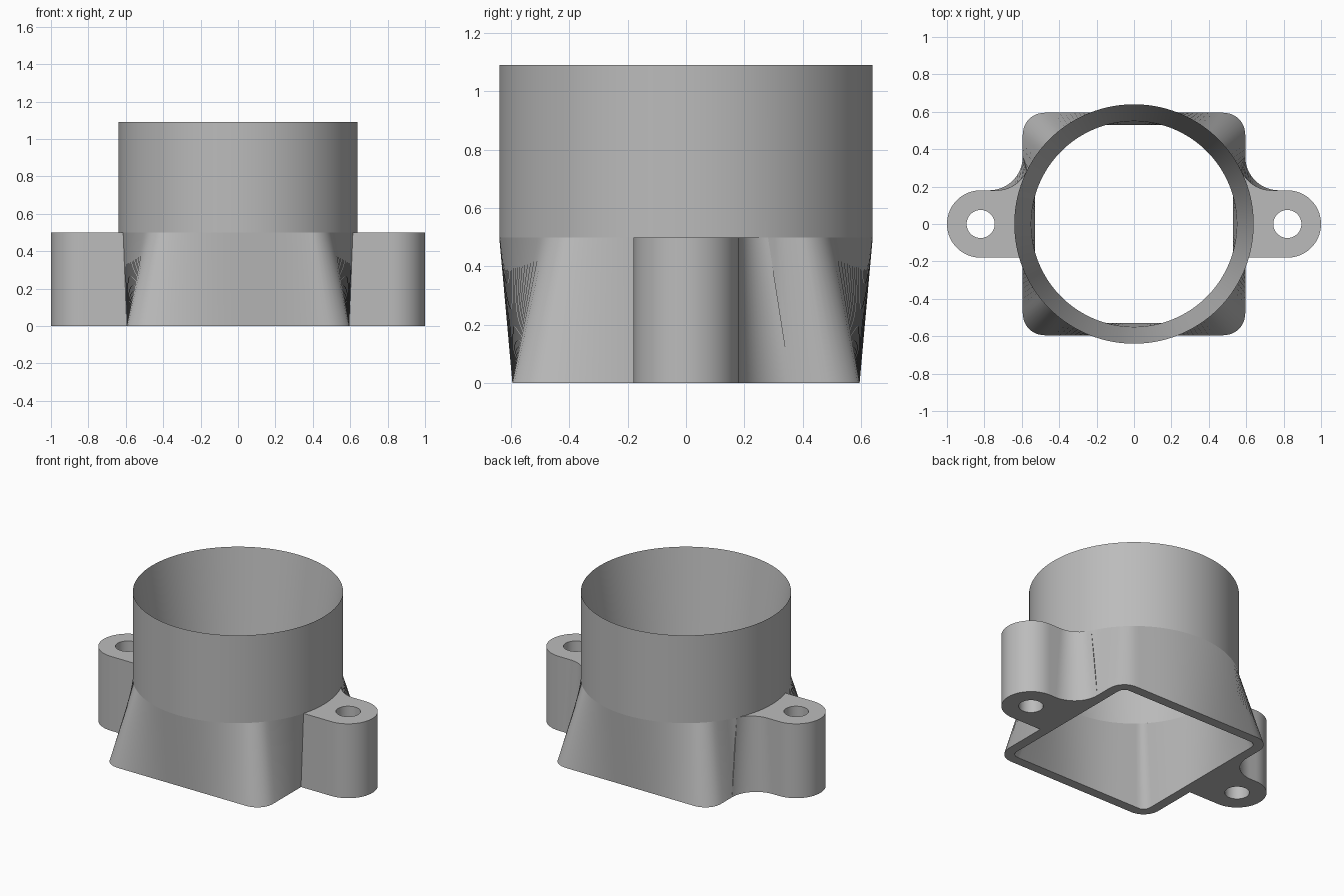
import bpy, bmesh
from math import sin, cos, pi, atan2, sqrt, radians

if "Cube" in bpy.data.objects:
    bpy.data.objects.remove(bpy.data.objects["Cube"], do_unlink=True)

SEG = 192
HEIGHT, SHOULDER = 1.09, 0.5
RADIUS, BORE = 0.64, 0.55
HALF, INNER_HALF = 0.595, 0.53
LUG_X, LUG_R, HOLE_R = 0.82, 0.18, 0.075

grey = bpy.data.materials.new("plain grey")
grey.use_nodes = True
grey.diffuse_color = (0.5, 0.5, 0.5, 1)
grey.node_tree.nodes["Principled BSDF"].inputs["Base Color"].default_value = (0.5, 0.5, 0.5, 1)


def finish(bm, name):
    bmesh.ops.recalc_face_normals(bm, faces=bm.faces)
    mesh = bpy.data.meshes.new(name)
    bm.to_mesh(mesh)
    bm.free()
    mesh.materials.append(grey)
    obj = bpy.data.objects.new(name, mesh)
    bpy.context.collection.objects.link(obj)
    return obj


def bridge(bm, a, b):
    for i in range(len(a)):
        j = (i + 1) % len(a)
        bm.faces.new((a[i], a[j], b[j], b[i]))


def circle(r):
    return [(r * cos(2 * pi * i / SEG), r * sin(2 * pi * i / SEG)) for i in range(SEG)]


def rounded_square(half, fillet):
    # Evenly spaced rays from the centre, hitting flats or corner arcs
    points, c = [], half - fillet
    for x, y in circle(1):
        t = half / max(abs(x), abs(y))
        if min(abs(x), abs(y)) * t > c:
            d = c * (abs(x) + abs(y))
            t = d + sqrt(d * d - 2 * c * c + fillet * fillet)
        points.append((x * t, y * t))
    return points


def ring(bm, points, z):
    return [bm.verts.new((x, y, z)) for x, y in points]


# Hollow body: square base lofted to a round collar with a knife-edge rim
bm = bmesh.new()
rings = [ring(bm, rounded_square(HALF, 0.115), 0),
         ring(bm, circle(RADIUS), SHOULDER),
         ring(bm, circle(RADIUS), HEIGHT),
         ring(bm, circle(BORE), SHOULDER),
         ring(bm, rounded_square(INNER_HALF, 0.045), 0)]
for k in range(len(rings)):
    bridge(bm, rings[k], rings[(k + 1) % len(rings)])
body = finish(bm, "adapter_body")


def lug_section(top):
    # Rounded end, then a fillet on the rear side tangent to the body
    pts = [(LUG_X + LUG_R * cos(a), LUG_R * sin(a))
           for a in (radians(-90 + 6 * i) for i in range(31))]
    fy = 2 * LUG_R
    fx = sqrt((RADIUS + LUG_R) ** 2 - fy ** 2) if top else HALF + LUG_R
    end = pi + atan2(fy, fx) if top else pi
    for i in range(17):
        a = 1.5 * pi + (end - 1.5 * pi) * i / 16
        pts.append((fx + LUG_R * cos(a), fy + LUG_R * sin(a)))
    # Root buried inside the body wall
    r = 0.595
    a0, a1 = atan2(fy, fx), -math_asin(LUG_R / r)
    for i in range(9):
        t = i / 8
        if top:
            a = a0 + (a1 - a0) * t
            pts.append((r * cos(a), r * sin(a)))
        else:
            pts.append((0.565, fy - (fy + LUG_R) * t))
    return pts


def math_asin(v):
    return atan2(v, sqrt(1 - v * v))


def make_lug(side, name):
    bm = bmesh.new()
    low = ring(bm, [(side * x, y) for x, y in lug_section(False)], 0)
    high = ring(bm, [(side * x, y) for x, y in lug_section(True)], SHOULDER)
    bridge(bm, low, high)
    bm.faces.new(low)
    bm.faces.new(high)
    return finish(bm, name)


def make_drill(side, name):
    bm = bmesh.new()
    pts = [(side * LUG_X + HOLE_R * cos(2 * pi * i / 48), HOLE_R * sin(2 * pi * i / 48))
           for i in range(48)]
    low, high = ring(bm, pts, -0.1), ring(bm, pts, SHOULDER + 0.1)
    bridge(bm, low, high)
    bm.faces.new(low)
    bm.faces.new(high)
    return finish(bm, name)


def combine(tool, operation):
    tool.hide_render = True
    mod = body.modifiers.new(tool.name, "BOOLEAN")
    mod.operation, mod.solver, mod.object = operation, "EXACT", tool
    bpy.ops.object.modifier_apply(modifier=mod.name)
    bpy.data.objects.remove(tool, do_unlink=True)


# Mounting lugs with vertical screw holes
bpy.context.view_layer.objects.active = body
body.select_set(True)
for side, label in ((1, "left"), (-1, "right")):
    combine(make_lug(side, label + "_lug"), "UNION")
    combine(make_drill(side, label + "_drill"), "DIFFERENCE")

# Smooth walls, with a crisp crease where loft meets collar
bpy.ops.object.shade_smooth_by_angle(angle=radians(30))
for edge in body.data.edges:
    if all(abs(body.data.vertices[v].co.z - SHOULDER) < 0.001 for v in edge.vertices):
        edge.use_edge_sharp = True
